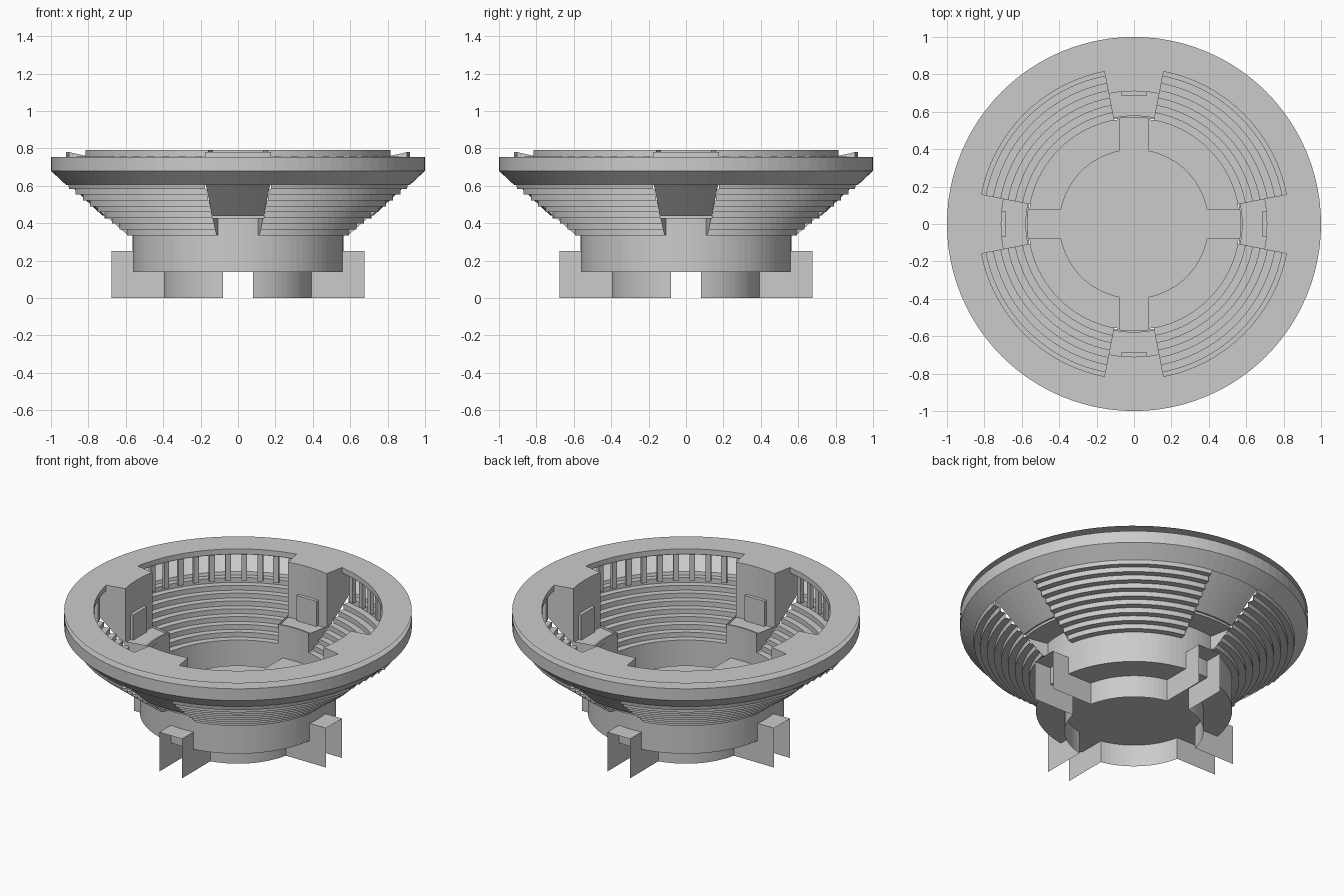
import bpy, bmesh
from math import sin, cos, pi, radians, asin

if "Cube" in bpy.data.objects:
    bpy.data.objects.remove(bpy.data.objects["Cube"])

HALF = radians(11.0)          # half angle of each box bay
QUARTERS = [k * pi / 2 for k in range(4)]


def polar(r, a, z):
    return (r * cos(a), r * sin(a), z)


def finish(bm, name):
    bmesh.ops.remove_doubles(bm, verts=bm.verts, dist=1e-5)
    mesh = bpy.data.meshes.new(name)
    bm.to_mesh(mesh)
    bm.free()
    ob = bpy.data.objects.new(name, mesh)
    bpy.context.collection.objects.link(ob)
    return ob


def sweep(bm, profile, a0, a1, n, closed=False):
    """Turn an (r, z) profile around z from angle a0 to a1."""
    rows = [[bm.verts.new(polar(r, a0 + (a1 - a0) * i / n, z)) for r, z in profile]
            for i in range(n + 1)]
    m = len(profile)
    for p, q in zip(rows, rows[1:]):
        for j in range(m if closed else m - 1):
            k = (j + 1) % m
            bm.faces.new((p[j], q[j], q[k], p[k]))
    if closed:
        bm.faces.new(rows[0])
        bm.faces.new(rows[-1][::-1])


def block(bm, a, r, z0, z1, depth, width):
    """Upright box facing the centre at angle a."""
    vs = []
    for z in (z0, z1):
        for dr, dt in ((-1, -1), (1, -1), (1, 1), (-1, 1)):
            x, y = r + dr * depth / 2, dt * width / 2
            vs.append(bm.verts.new((x * cos(a) - y * sin(a), x * sin(a) + y * cos(a), z)))
    for f in ((3, 2, 1, 0), (4, 5, 6, 7), (0, 1, 5, 4), (1, 2, 6, 5), (2, 3, 7, 6), (3, 0, 4, 7)):
        bm.faces.new([vs[i] for i in f])


# cross-shaped arena floor with four tunnels open at their ends
bm = bmesh.new()
edge, open_ends = [], []
ang = asin(0.08 / 0.4)
for q in QUARTERS:
    open_ends.append(len(edge))
    for y in (-0.08, 0.08):
        x = 0.675
        edge.append((x * cos(q) - y * sin(q), x * sin(q) + y * cos(q)))
    for i in range(17):
        a = q + ang + (pi / 2 - 2 * ang) * i / 16
        edge.append((0.4 * cos(a), 0.4 * sin(a)))
top = [bm.verts.new((x, y, 0.25)) for x, y in edge]
low = [bm.verts.new((x, y, 0.0)) for x, y in edge]
bm.faces.new(top)
for i in range(len(edge)):
    j = (i + 1) % len(edge)
    if i not in open_ends:
        bm.faces.new((low[i], low[j], top[j], top[i]))
finish(bm, "arena_floor_and_tunnels")

# drum wall with its flat bottom
bm = bmesh.new()
sweep(bm, [(0.565, 0.335), (0.565, 0.14)], 0, 2 * pi, 96)
bmesh.ops.remove_doubles(bm, verts=bm.verts, dist=1e-5)
bmesh.ops.holes_fill(bm, edges=[e for e in bm.edges if all(v.co.z < 0.2 for v in e.verts)])
finish(bm, "drum")

# stepped seating in four sections
steps = [(0.565, 0.335)]
for i in range(8):
    r, z = steps[-1]
    steps += [(r + 0.04, z), (r + 0.04, z + 0.031)]
bm = bmesh.new()
for q in QUARTERS:
    sweep(bm, steps + [(0.92, 0.583), (0.925, 0.607)], q + HALF, q + pi / 2 - HALF, 18)
finish(bm, "seating_steps")

# pillars behind the top row
bm = bmesh.new()
for q in QUARTERS:
    for i in range(11):
        a = q + HALF + (pi / 2 - 2 * HALF) * (i + 0.5) / 11
        block(bm, a, 0.87, 0.575, 0.757, 0.025, 0.032)
finish(bm, "gallery_pillars")

# outer band with sloping underside
bm = bmesh.new()
for q in QUARTERS:
    sweep(bm, [(0.83, 0.755), (1, 0.755), (1, 0.68), (0.92, 0.605)],
          q + HALF, q + pi / 2 - HALF, 18)
    sweep(bm, [(0.92, 0.755), (1, 0.755), (1, 0.68), (0.92, 0.605)], q - HALF, q + HALF, 6)
finish(bm, "outer_band")

# thin roof disc, stepping inwards over the bays
bm = bmesh.new()
for q in QUARTERS:
    sweep(bm, [(1, 0.79), (0.83, 0.79), (0.83, 0.757)], q + HALF, q + pi / 2 - HALF, 18)
    sweep(bm, [(1, 0.79), (0.83, 0.79), (0.71, 0.79), (0.71, 0.757)], q - HALF, q + HALF, 6)
    for s in (-HALF, HALF):
        bm.faces.new([bm.verts.new(polar(r, q + s, z)) for r, z in
                      ((0.71, 0.757), (0.83, 0.757), (0.83, 0.79), (0.71, 0.79))])
finish(bm, "roof_disc")

# bays: curved back wall, sloping outer panel and radial sides
bm = bmesh.new()
shell = [(0.71, 0.757), (0.71, 0.44), (0.725, 0.44), (0.925, 0.63), (0.92, 0.78), (0.83, 0.76)]
for q in QUARTERS:
    sweep(bm, shell, q - HALF, q + HALF, 6)
    for s in (-HALF, HALF):
        bm.faces.new([bm.verts.new(polar(r, q + s, z)) for r, z in shell])
finish(bm, "bay_shells")

# bay platforms: floor slab, front lip, wall below and stair end walls
bm = bmesh.new()
for q in QUARTERS:
    sweep(bm, [(0.57, 0.425), (0.715, 0.425), (0.715, 0.44), (0.58, 0.44), (0.58, 0.455), (0.57, 0.455)],
          q - HALF, q + HALF, 6, closed=True)
    sweep(bm, [(0.565, 0.335), (0.565, 0.43)], q - HALF, q + HALF, 6)
    for s in (-HALF, HALF):
        bm.faces.new([bm.verts.new(polar(r, q + s, z)) for r, z in
                      ((0.565, 0.335), (0.605, 0.34), (0.715, 0.435), (0.715, 0.455), (0.565, 0.455))])
finish(bm, "bay_platforms")

# doors in the bay back walls
bm = bmesh.new()
for q in QUARTERS:
    block(bm, q, 0.70, 0.44, 0.60, 0.025, 0.14)
finish(bm, "bay_doors")
